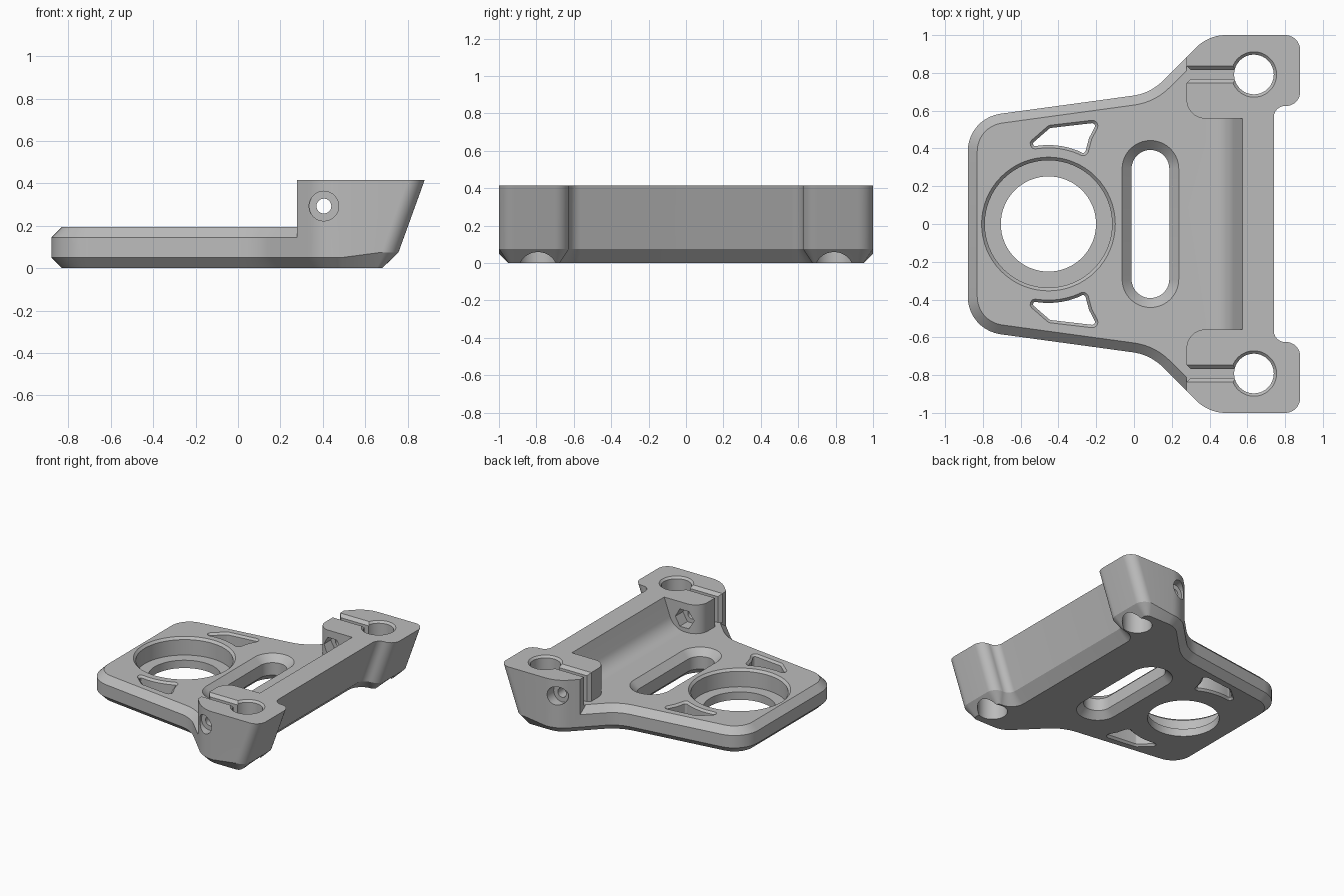
import bpy, bmesh, math
from mathutils import Vector, Matrix

if "Cube" in bpy.data.objects:
    bpy.data.objects.remove(bpy.data.objects["Cube"])

TOP, PLATE, EDGE = 0.415, 0.195, 0.05
SLOPE = 0.362                     # backward lean of the clamp end
BORE = Vector((-0.453, 0.0))      # big round seat
CLAMP = Vector((0.635, 0.7915))   # vertical clamp hole
# Maps outline (x, y) to (x, z), with height running along -y
UPRIGHT = Matrix(((1, 0, 0, 0), (0, 0, -1, 0), (0, 1, 0, 0), (0, 0, 0, 1)))


def arc(c, r, a, b, n):
    """Points on an arc, angles in degrees."""
    angles = [math.radians(a + (b - a) * i / n) for i in range(n + 1)]
    return [Vector((round(c[0] + r * math.cos(t), 5), round(c[1] + r * math.sin(t), 5))) for t in angles]


def circle(c, r, n=64):
    return arc(c, r, 0, 360, n)[:-1]


def rounded(corners, n=10):
    """Polygon with each (x, y, radius) corner filleted."""
    out = []
    for i, (x, y, r) in enumerate(corners):
        p = Vector((x, y))
        if r == 0:
            out.append(p)
            continue
        d1 = (Vector(corners[i - 1][:2]) - p).normalized()
        d2 = (Vector(corners[(i + 1) % len(corners)][:2]) - p).normalized()
        half = math.acos(d1.dot(d2)) / 2
        centre = p + (d1 + d2).normalized() * (r / math.sin(half))
        a, b = (p + d * (r / math.tan(half)) - centre for d in (d1, d2))
        start = math.atan2(a.y, a.x)
        turn = (math.atan2(b.y, b.x) - start + math.pi) % math.tau - math.pi
        out += arc(centre, r, math.degrees(start), math.degrees(start + turn), n)
    return out


def inset(pts, d):
    """Offset a counter-clockwise polygon inward by d."""
    out = []
    for i, p in enumerate(pts):
        e1 = (p - pts[i - 1]).normalized()
        e2 = (pts[(i + 1) % len(pts)] - p).normalized()
        n1, n2 = Vector((-e1.y, e1.x)), Vector((-e2.y, e2.x))
        out.append(p + (n1 + n2) * (d / (1 + n1.dot(n2))))
    return out


def loft(name, pts, rings, warp=None, matrix=None):
    """Closed solid through (height, inset) copies of an outline."""
    area = sum(pts[i - 1].x * p.y - pts[i - 1].y * p.x for i, p in enumerate(pts))
    pts = pts if area > 0 else pts[::-1]
    bm = bmesh.new()
    rows = []
    for z, d in rings:
        row = []
        for p, q in zip(pts, inset(pts, d)):
            co = Vector((q.x, q.y, z))
            row.append(bm.verts.new(warp(p, co) if warp else co))
        rows.append(row)
    for lo, hi in zip(rows, rows[1:]):
        for i in range(len(pts)):
            bm.faces.new((lo[i - 1], lo[i], hi[i], hi[i - 1]))
    bm.faces.new(rows[0][::-1])
    bm.faces.new(rows[-1])
    if matrix:
        bm.transform(matrix)
    bmesh.ops.recalc_face_normals(bm, faces=bm.faces[:])
    me = bpy.data.meshes.new(name)
    bm.to_mesh(me)
    bm.free()
    ob = bpy.data.objects.new(name, me)
    bpy.context.scene.collection.objects.link(ob)
    return ob


def surface(mesh):
    return sum(p.area for p in mesh.polygons)


def cut(target, tool):
    """Subtract the tool, trying the next solver if one loses the part."""
    before = target.data.copy()
    for solver in ('EXACT', 'MANIFOLD', 'FLOAT'):
        mod = target.modifiers.new("cut", 'BOOLEAN')
        mod.operation, mod.solver, mod.object = 'DIFFERENCE', solver, tool
        bpy.context.view_layer.objects.active = target
        bpy.context.view_layer.update()
        bpy.ops.object.modifier_apply(modifier=mod.name)
        if surface(target.data) > 0.6 * surface(before):
            break
        target.data = before.copy()
    bpy.data.objects.remove(tool)


def box_outline(x0, x1, y0, y1):
    return [Vector(p) for p in ((x0, y0), (x1, y0), (x1, y1), (x0, y1))]


def lean(p, co):
    """Lean the back end outward with height, with a taller bottom bevel."""
    if p.x > 0.7:
        if abs(co.z - EDGE) < 0.001:
            co.z = 0.075
        co.x -= (TOP - co.z) * SLOPE
    return co


# Outer outline: tapered plate flaring to two clamp ears
half_outline = [(-0.88, 0.56, 0.2), (0.087, 0.692, 0.28), (0.395, 1, 0.22),
                (0.88, 1, 0.08), (0.88, 0.625, 0.075), (0.74, 0.625, 0.06)]
outline = rounded(half_outline + [(x, -y, r) for x, y, r in half_outline[::-1]])
bracket = loft("bracket", outline, [(0, EDGE), (EDGE, 0), (TOP, 0)], lean)

# Lower the plate and bevel its upper rim
waste = loft("waste", box_outline(-1.2, 0.278, -1.2, 1.2), [(0.12, 0), (0.6, 0)])
cut(waste, loft("rim", outline, [(0.1, -0.045), (PLATE, EDGE)]))
cut(bracket, waste)

# Hollow between the ears, with a sloped, filleted wall
side = rounded([(0.575 + 0.1 * SLOPE, TOP + 0.1, 0), (0.575 - (TOP - PLATE) * SLOPE, PLATE, 0.13),
                (0.2, PLATE, 0), (0.2, TOP + 0.1, 0)])
cut(bracket, loft("hollow", side, [(-0.558, 0), (0.558, 0)], None, UPRIGHT))

# Round seat with a smaller through hole
cut(bracket, loft("seat", circle(BORE, 0.337), [(0.06, 0), (0.178, 0), (PLATE + 0.02, -0.037)]))
cut(bracket, loft("seat_hole", circle(BORE, 0.252), [(-0.1, 0), (0.1, 0)]))

# Long slot bevelled on both sides
slot = arc((0.087, 0.292), 0.1, 0, 180, 20) + arc((0.087, -0.292), 0.1, 180, 360, 20)
cut(bracket, loft("slot", slot, [(-0.01, -0.06), (EDGE, 0), (PLATE - EDGE, 0), (PLATE + 0.01, -0.06)]))

for s in (1, -1):
    # Lightening window that follows the seat
    curve = [(p.x, p.y, 0) for p in arc(BORE, 0.418, 66, 97, 8)]
    window = rounded([(-0.56, 0.408, 0.012), (-0.445, 0.508, 0.02), (-0.195, 0.537, 0.015),
                      (-0.238, 0.455, 0), (-0.262, 0.366, 0.015)] + curve, 4)
    window = [Vector((p.x, s * p.y)) for p in window]
    cut(bracket, loft("window", window, [(-0.01, -0.025), (0.015, 0), (PLATE - 0.015, 0), (PLATE + 0.01, -0.025)]))

    # Rounded inner corner of the ear
    corner = arc((0.378, 0.658), 0.1, 180, 270, 10)
    corner += [Vector((0.378, 0.5)), Vector((0.2, 0.5)), Vector((0.2, 0.658))]
    corner = [Vector((p.x, s * p.y)) for p in corner]
    cut(bracket, loft("corner", corner, [(PLATE, 0), (0.6, 0)]))

    # Clamp hole and its bevelled slit
    cy = s * CLAMP.y
    cut(bracket, loft("clamp_hole", circle((CLAMP.x, cy), 0.105),
                      [(-0.1, 0), (TOP - 0.015, 0), (TOP + 0.015, -0.03)]))
    cut(bracket, loft("slit", box_outline(0.2, 0.58, cy - 0.023, cy + 0.023),
                      [(PLATE, 0), (TOP - 0.022, 0), (TOP + 0.022, -0.044)]))
    wedge = [Vector((0.258, cy - 0.065)), Vector((0.323, cy)), Vector((0.258, cy + 0.065))]
    cut(bracket, loft("slit_mouth", wedge, [(PLATE, 0), (0.6, 0)]))

    # Cross screw: through hole, outer counterbore, inner nut pocket
    for name, r, n, y0, y1 in (("screw_hole", 0.035, 32, 0.6, 1.1),
                               ("counterbore", 0.07, 32, 0.92, 1.1),
                               ("nut_pocket", 0.076, 6, 0.55, 0.65)):
        span = sorted((-s * y0, -s * y1))
        cut(bracket, loft(name, circle((0.405, 0.293), r, n), [(z, 0) for z in span], None, UPRIGHT))

# Grey metal finish
grey = bpy.data.materials.new("grey metal")
grey.use_nodes = True
colour = (0.5, 0.5, 0.5, 1)
grey.diffuse_color = colour
grey.node_tree.nodes["Principled BSDF"].inputs["Base Color"].default_value = colour
bracket.data.materials.clear()
bracket.data.materials.append(grey)

bpy.ops.object.select_all(action='DESELECT')
bracket.select_set(True)
bpy.context.view_layer.objects.active = bracket
bpy.ops.object.shade_smooth_by_angle(angle=math.radians(25))
